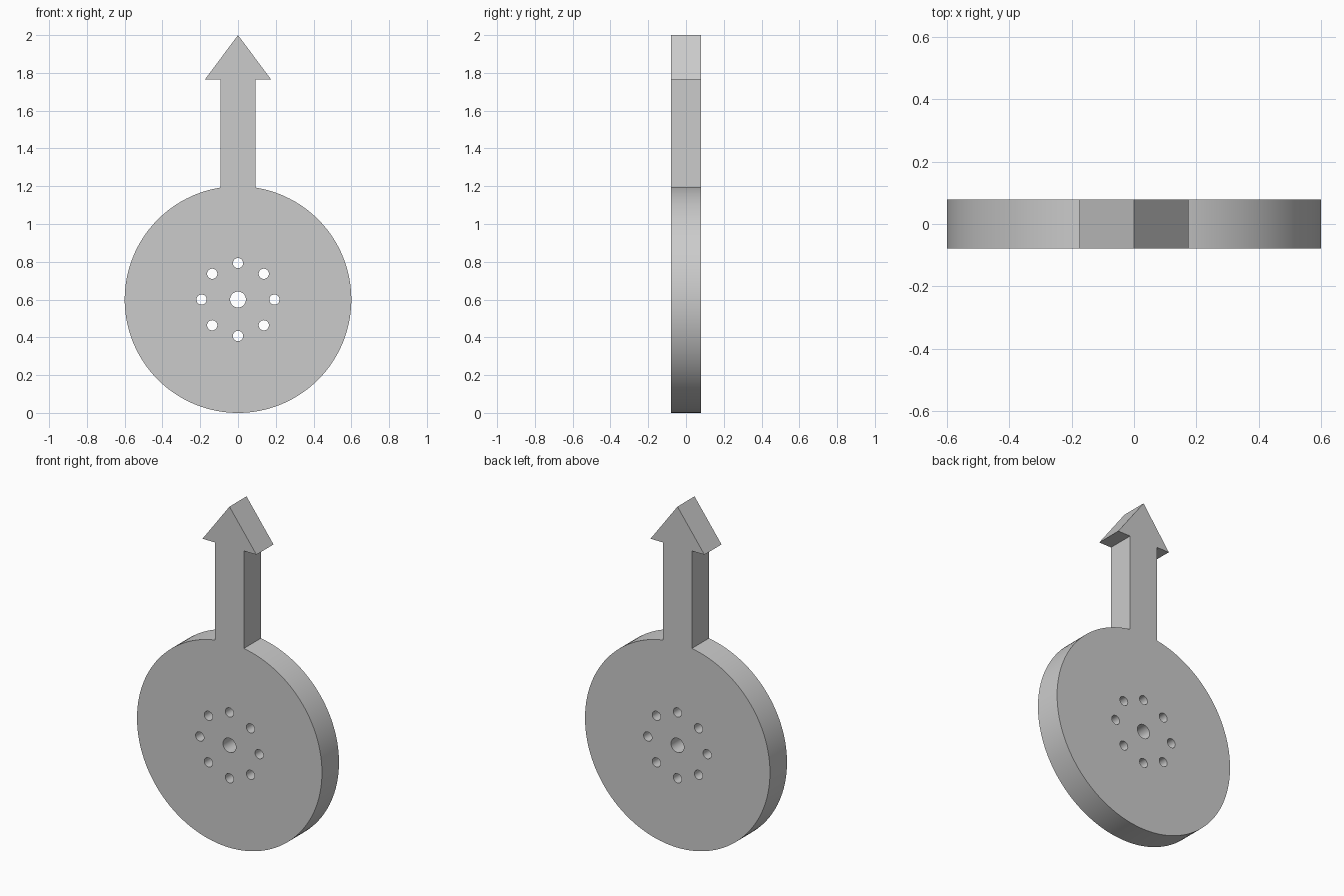
import bpy
import bmesh
from math import sin, cos, pi, asin
from mathutils import Matrix

cube = bpy.data.objects.get("Cube")
if cube:
    bpy.data.objects.remove(cube, do_unlink=True)

DISC_R, DISC_Z = 0.6, 0.6
SHAFT_W, HEAD_W, HEAD_Z = 0.093, 0.175, 1.765
HALF_DEPTH = 0.079
RING_R = 0.193


def arc(cx, cz, radius, start, end, steps):
    """Points along an arc, angles measured clockwise from straight up."""
    angles = [start + (end - start) * i / steps for i in range(steps + 1)]
    return [(cx + radius * sin(a), cz + radius * cos(a)) for a in angles]


def add_loop(curve, points):
    spline = curve.splines.new('POLY')
    spline.points.add(len(points) - 1)
    for p, (x, z) in zip(spline.points, points):
        p.co = (x, z, 0, 1)
    spline.use_cyclic_u = True


def add_hole(curve, cx, cz, radius, steps=32):
    add_loop(curve, arc(cx, cz, radius, 0, 2 * pi, steps)[:-1])


# Filled profile, extruded to both sides
curve = bpy.data.curves.new("arrow_disc_profile", 'CURVE')
curve.dimensions = '2D'
curve.fill_mode = 'BOTH'
curve.extrude = HALF_DEPTH

# Disc outline running into the arrow shaft and head
gap = asin(SHAFT_W / DISC_R)
outline = arc(0, DISC_Z, DISC_R, gap, 2 * pi - gap, 128)
outline += [(-SHAFT_W, HEAD_Z), (-HEAD_W, HEAD_Z), (0, 2),
            (HEAD_W, HEAD_Z), (SHAFT_W, HEAD_Z)]
add_loop(curve, outline)

# Centre hole and ring of eight small holes
add_hole(curve, 0, DISC_Z, 0.042)
for i in range(8):
    a = i * pi / 4
    add_hole(curve, RING_R * sin(a), DISC_Z + RING_R * cos(a), 0.027)

# Convert to a welded mesh standing upright
source = bpy.data.objects.new("profile_helper", curve)
bpy.context.collection.objects.link(source)
bpy.context.view_layer.update()
graph = bpy.context.evaluated_depsgraph_get()
mesh = bpy.data.meshes.new_from_object(source.evaluated_get(graph))
bpy.data.objects.remove(source, do_unlink=True)

bm = bmesh.new()
bm.from_mesh(mesh)
bmesh.ops.remove_doubles(bm, verts=bm.verts, dist=0.0001)
bmesh.ops.transform(bm, matrix=Matrix.Rotation(pi / 2, 4, 'X'), verts=bm.verts)
bmesh.ops.recalc_face_normals(bm, faces=bm.faces)
bm.to_mesh(mesh)
bm.free()

# Plain grey finish
grey = bpy.data.materials.new("light_grey")
grey.use_nodes = True
colour = (0.6, 0.6, 0.6, 1)
grey.diffuse_color = colour
grey.node_tree.nodes["Principled BSDF"].inputs["Base Color"].default_value = colour
mesh.materials.clear()
mesh.materials.append(grey)

plate = bpy.data.objects.new("arrow_disc_plate", mesh)
bpy.context.collection.objects.link(plate)
bpy.ops.object.select_all(action='DESELECT')
plate.select_set(True)
bpy.context.view_layer.objects.active = plate
bpy.ops.object.shade_smooth_by_angle(angle=pi / 6)
